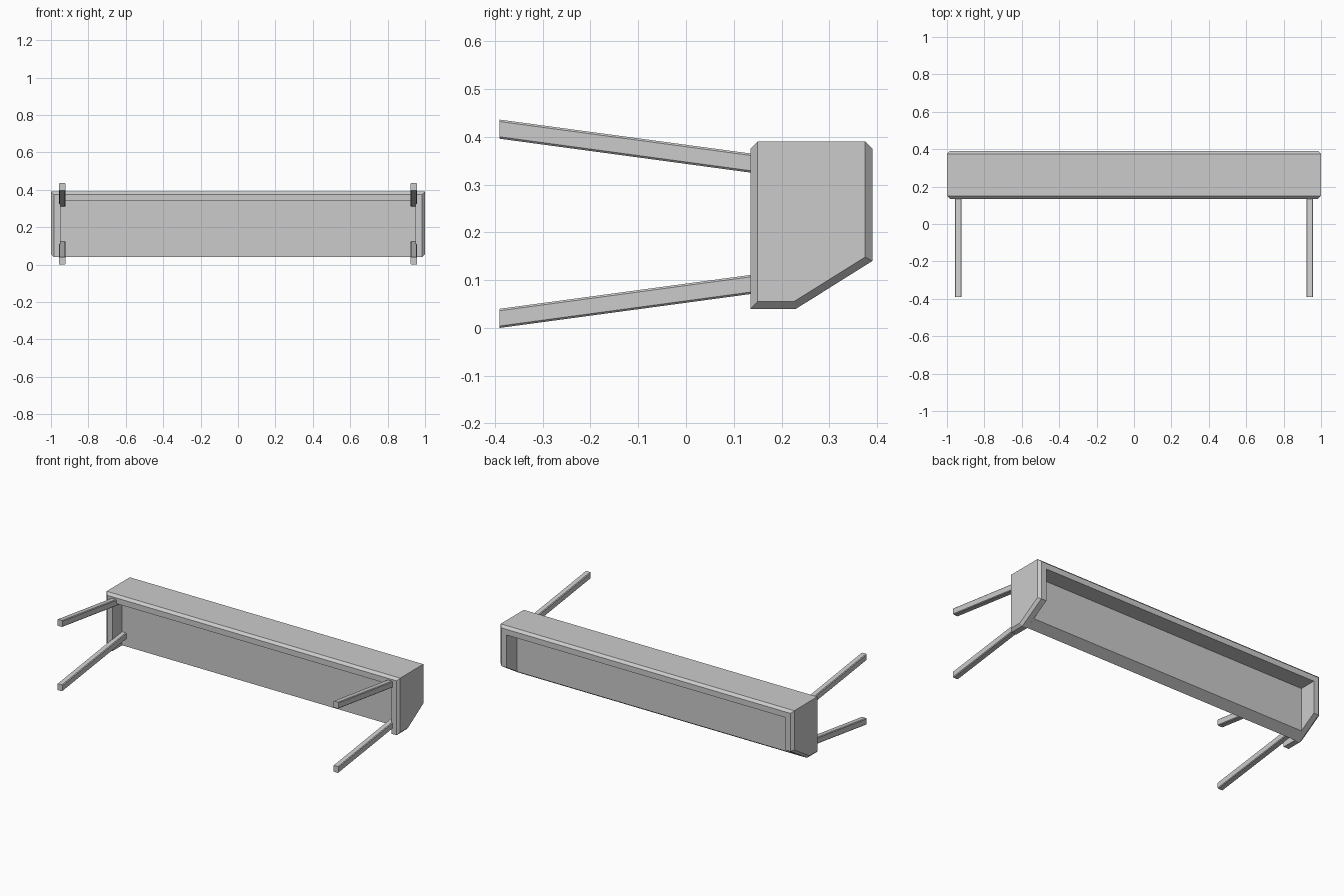
import bpy, bmesh

if "Cube" in bpy.data.objects:
    bpy.data.objects.remove(bpy.data.objects["Cube"])


def prism(name, profile, x0, x1, pick=None, width=0.0):
    """Extrude a (y, z) profile along x and chamfer the edges chosen by pick."""
    bm = bmesh.new()
    a = [bm.verts.new((x0, y, z)) for y, z in profile]
    b = [bm.verts.new((x1, y, z)) for y, z in profile]
    n = len(profile)
    bm.faces.new(a)
    bm.faces.new(b[::-1])
    for i in range(n):
        j = (i + 1) % n
        bm.faces.new((a[i], b[i], b[j], a[j]))
    bmesh.ops.recalc_face_normals(bm, faces=bm.faces[:])
    if pick:
        edges = [e for e in bm.edges if pick(e.verts[0].co, e.verts[1].co)]
        bmesh.ops.bevel(bm, geom=edges, offset=width, segments=1,
                        profile=0.5, affect='EDGES')
    me = bpy.data.meshes.new(name)
    bm.to_mesh(me)
    bm.free()
    ob = bpy.data.objects.new(name, me)
    bpy.context.collection.objects.link(ob)
    return ob


def runs_along_x(p, q):
    return abs(p.x - q.x) > 0.01


def shell_edge(p, q):
    # long top edges and end outlines, leaving the end-top edges sharp
    on_top = p.z > 0.38 and q.z > 0.38
    return on_top if runs_along_x(p, q) else not on_top


# Cabinet shell: top and two side boards with a sloping lower corner
TOP, BOTTOM, FRONT, BACK = 0.39, 0.04, 0.135, 0.39
shell = prism("cabinet_shell",
              [(FRONT, TOP), (BACK, TOP), (BACK, 0.14), (0.23, BOTTOM), (FRONT, BOTTOM)],
              -1, 1, shell_edge, 0.015)
cutter = prism("opening_cutter", [(-0.5, 0.34), (1, 0.34), (1, -0.5), (-0.5, -0.5)], -0.95, 0.95)
cutter.hide_render = True
mod = shell.modifiers.new("opening", 'BOOLEAN')
mod.operation = 'DIFFERENCE'
mod.solver = 'EXACT'
mod.object = cutter
bpy.context.view_layer.objects.active = shell
bpy.ops.object.modifier_apply(modifier="opening")
bpy.data.objects.remove(cutter)

# Divider panel between the front and back recesses
prism("divider_panel", [(0.23, 0.34), (0.285, 0.34), (0.285, 0.074), (0.23, BOTTOM)], -0.95, 0.95)

# Four splayed legs, lower pair mirrored to give the upper pair
for side, x in (("left", -0.94), ("right", 0.94)):
    for level, flip in (("lower", False), ("upper", True)):
        pts = [(-0.39, 0.0), (-0.39, 0.04), (0.232, 0.124), (0.232, 0.084)]
        if flip:
            pts = [(y, 0.436 - z) for y, z in pts]
        prism(f"{level}_{side}_leg", pts, x - 0.018, x + 0.018, runs_along_x and
              (lambda p, q: abs(p.y - q.y) > 0.1), 0.004)
